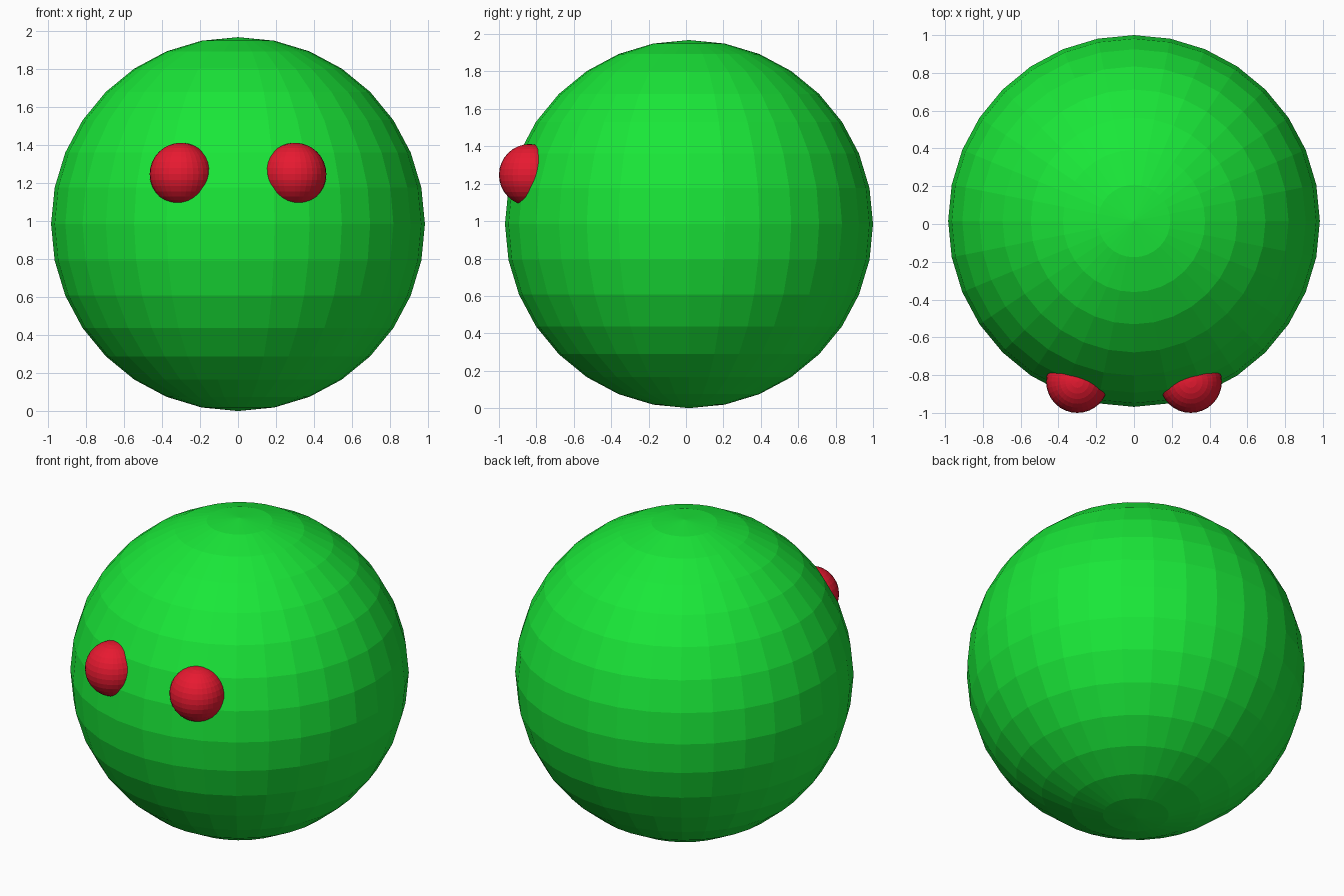
import bpy

if "Cube" in bpy.data.objects:
    bpy.data.objects.remove(bpy.data.objects["Cube"])


def material(name, color):
    mat = bpy.data.materials.new(name)
    mat.diffuse_color = color
    mat.use_nodes = True
    mat.node_tree.nodes["Principled BSDF"].inputs["Base Color"].default_value = mat.diffuse_color
    return mat


def ball(name, radius, location, mat):
    bpy.ops.mesh.primitive_uv_sphere_add(
        segments=32, ring_count=16, radius=radius, location=location)
    obj = bpy.context.object
    obj.name = name
    obj.data.materials.append(mat)
    return obj


green = material("green", (0.01, 0.8, 0.04, 1))
red = material("red", (0.8, 0.01, 0.03, 1))

# Faceted round body
ball("body", 0.984, (0, 0.016, 0.984), green)

# Pair of eyes sunk into the front of the body
for side, label in ((-1, "left"), (1, "right")):
    ball(f"eye_{label}", 0.165, (side * 0.30, -0.835, 1.247), red)
